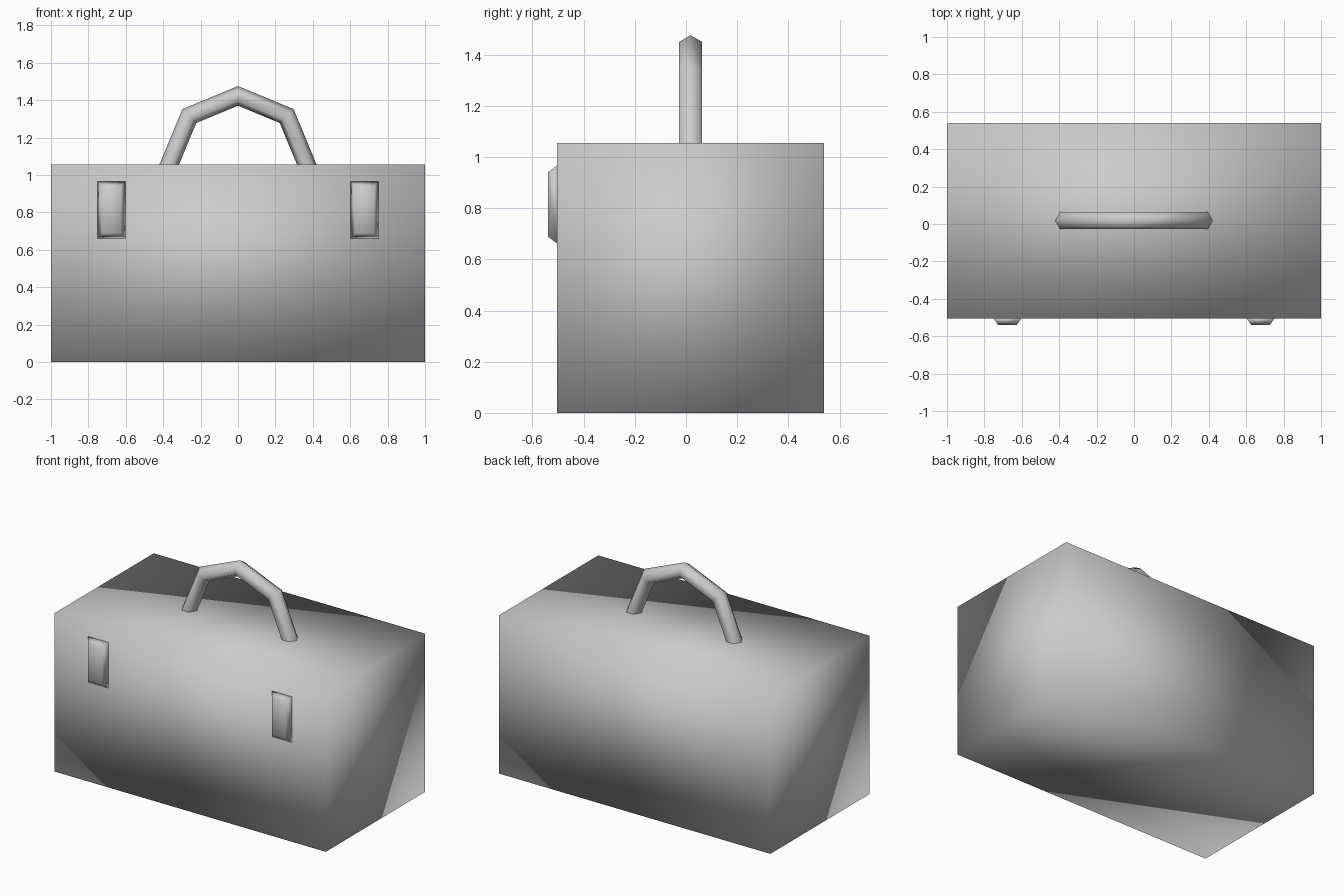
import bpy, bmesh, math
from mathutils import Vector, Matrix

if "Cube" in bpy.data.objects:
    bpy.data.objects.remove(bpy.data.objects["Cube"])

X, Y0, Y1, H = 1.0, -0.504, 0.54, 1.055
MID_Y = (Y0 + Y1) / 2


def finish(name, bm):
    bmesh.ops.recalc_face_normals(bm, faces=bm.faces)
    mesh = bpy.data.meshes.new(name)
    bm.to_mesh(mesh)
    bm.free()
    mesh.shade_smooth()
    obj = bpy.data.objects.new(name, mesh)
    bpy.context.collection.objects.link(obj)
    return obj


# Case body: plain block with softly shaded corners
bm = bmesh.new()
bmesh.ops.create_cube(bm, size=1, matrix=Matrix.Translation((0, MID_Y, H / 2))
                      @ Matrix.Diagonal((2 * X, Y1 - Y0, H, 1)))
finish("case_body", bm)

# Handle: hexagonal section swept over a half circle in four steps
R, r = 0.368, 0.0525
bm = bmesh.new()
ring = [bm.verts.new((R + r * math.cos(a), MID_Y + r * math.sin(a), H))
        for a in (i * math.pi / 3 for i in range(6))]
section = bm.faces.new(ring)
bmesh.ops.spin(bm, geom=list(section.edges) + ring, cent=(0, MID_Y, H),
               axis=(0, -1, 0), angle=math.pi, steps=4, use_duplicate=False)
bmesh.ops.delete(bm, geom=[section], context='FACES_ONLY')
finish("handle", bm)

# Clasps: shallow tapered plates on the front face
for side, label in ((-1, "left"), (1, "right")):
    bm = bmesh.new()
    bmesh.ops.create_cube(bm, size=1)
    for v in bm.verts:
        front = v.co.y < 0
        w, h = (0.10, 0.25) if front else (0.15, 0.305)
        v.co = Vector((side * 0.677 + v.co.x * w,
                       -0.54 if front else Y0,
                       0.814 + v.co.z * h))
    finish("clasp_" + label, bm)
